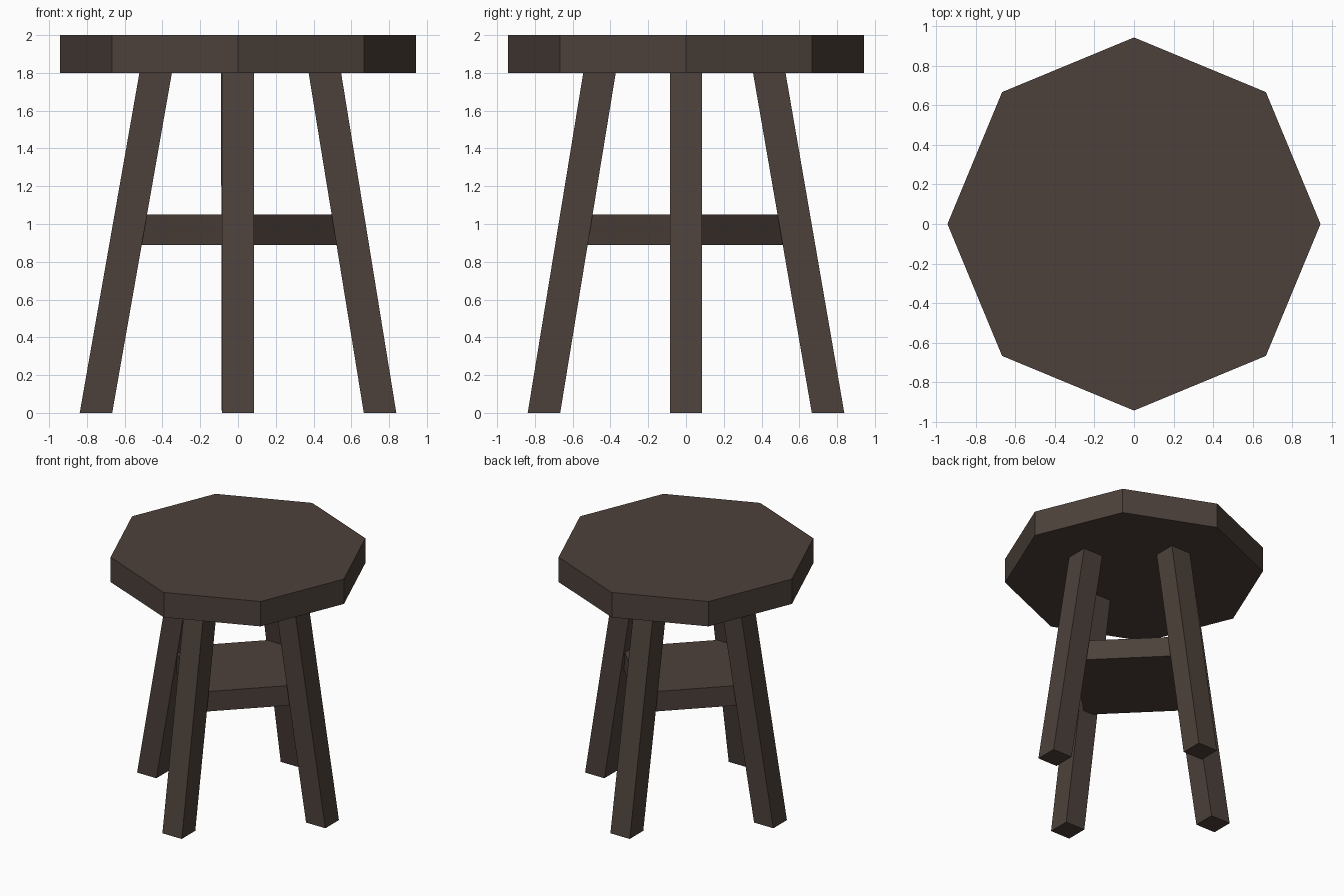
import bpy
import bmesh
import math

if "Cube" in bpy.data.objects:
    bpy.data.objects.remove(bpy.data.objects["Cube"])

wood = bpy.data.materials.new("dark brown wood")
wood.diffuse_color = (0.074, 0.053, 0.043, 1)
wood.use_nodes = True
wood.node_tree.nodes["Principled BSDF"].inputs["Base Color"].default_value = wood.diffuse_color


def loft(name, bottom, top, z0, z1):
    """Flat-faced solid between two matching outlines."""
    bm = bmesh.new()
    low = [bm.verts.new((x, y, z0)) for x, y in bottom]
    high = [bm.verts.new((x, y, z1)) for x, y in top]
    bm.faces.new(low[::-1])
    bm.faces.new(high)
    n = len(low)
    for i in range(n):
        j = (i + 1) % n
        bm.faces.new((low[i], low[j], high[j], high[i]))
    mesh = bpy.data.meshes.new(name)
    bm.to_mesh(mesh)
    bm.free()
    mesh.materials.append(wood)
    obj = bpy.data.objects.new(name, mesh)
    bpy.context.collection.objects.link(obj)
    return obj


def ring(n, r):
    return [(r * math.cos(math.tau * i / n), r * math.sin(math.tau * i / n))
            for i in range(n)]


def square(cx, cy, h=0.086):
    return [(cx - h, cy - h), (cx + h, cy - h), (cx + h, cy + h), (cx - h, cy + h)]


# Octagonal seat with corners on the axes
loft("seat", ring(8, 0.943), ring(8, 0.943), 1.8, 2.0)

# Square shelf brace, its corners buried in the legs
loft("brace", ring(4, 0.565), ring(4, 0.565), 0.89, 1.05)

# Four splayed legs: foot centre, top centre
legs = {
    "front_leg": ((0, -0.752), (0, -0.458)),
    "back_leg": ((0, 0.752), (-0.004, 0.441)),
    "left_leg": ((-0.752, 0), (-0.436, 0)),
    "right_leg": ((0.752, 0), (0.46, 0)),
}
for name, (foot, top) in legs.items():
    loft(name, square(*foot), square(*top), 0, 1.8)
